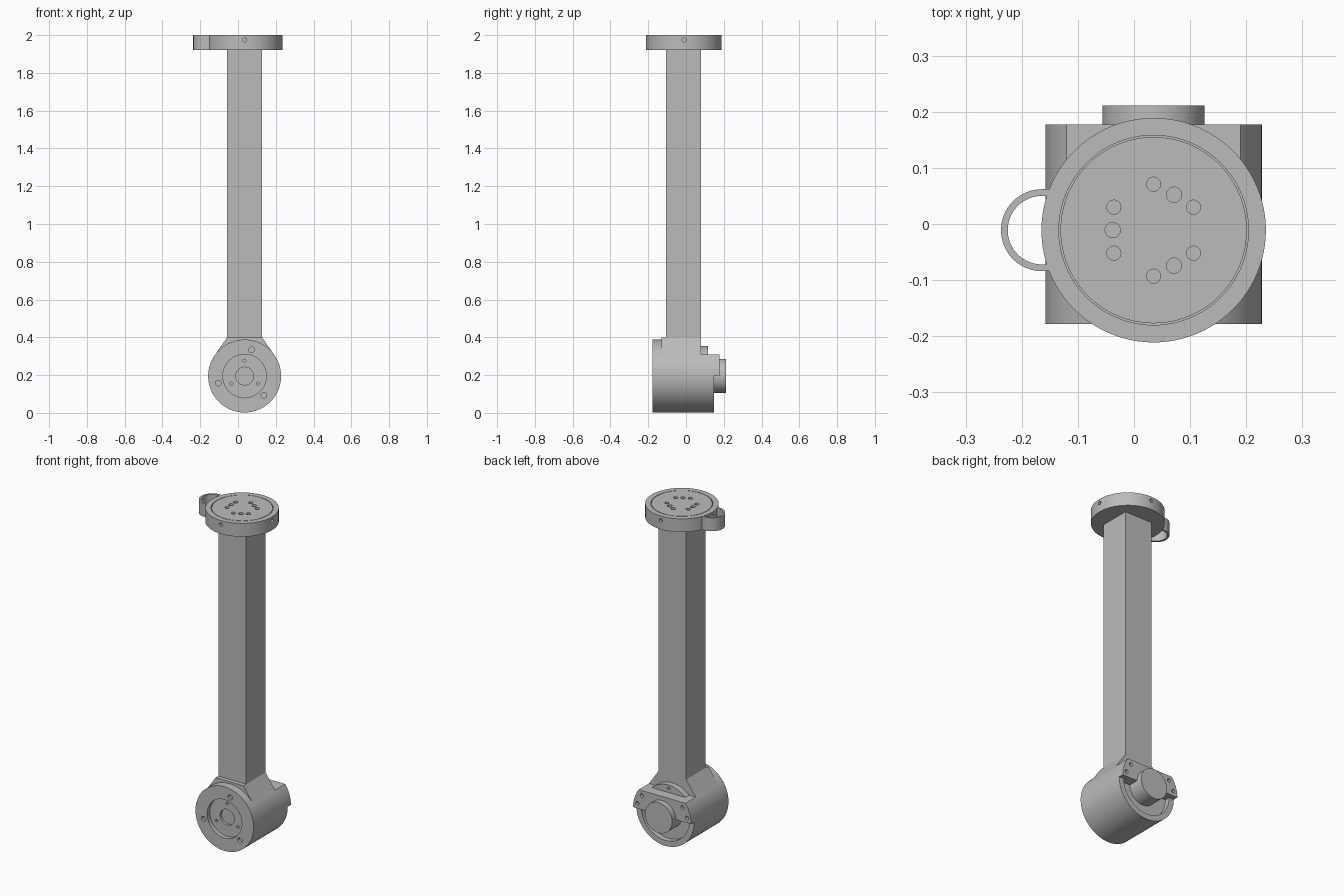
import bpy, bmesh, math
from mathutils import Matrix, Vector

if "Cube" in bpy.data.objects:
    bpy.data.objects.remove(bpy.data.objects["Cube"], do_unlink=True)

CX, CY, HZ = 0.035, -0.011, 0.195      # column axis and hub height
HUB_R, POST = 0.193, 0.0925

grey = bpy.data.materials.new("machined_grey")
grey.use_nodes = True
grey.diffuse_color = (0.5, 0.5, 0.5, 1)
grey.node_tree.nodes["Principled BSDF"].inputs["Base Color"].default_value = (0.5, 0.5, 0.5, 1)


def finish(name, bm):
    bmesh.ops.recalc_face_normals(bm, faces=bm.faces)
    mesh = bpy.data.meshes.new(name)
    bm.to_mesh(mesh)
    bm.free()
    mesh.materials.append(grey)
    ob = bpy.data.objects.new(name, mesh)
    bpy.context.collection.objects.link(ob)
    return ob


def rod(name, radius, start, end, sides=96):
    """Cylinder between two points."""
    a, b = Vector(start), Vector(end)
    turn = (b - a).to_track_quat("Z", "Y").to_matrix().to_4x4()
    bm = bmesh.new()
    bmesh.ops.create_cone(bm, cap_ends=True, segments=sides, radius1=radius, radius2=radius,
                          depth=(b - a).length, matrix=Matrix.Translation((a + b) / 2) @ turn)
    return finish(name, bm)


def prism(name, points, direction):
    """Extrude a closed outline of 3D points."""
    bm = bmesh.new()
    face = bm.faces.new([bm.verts.new(p) for p in points])
    side = bmesh.ops.extrude_face_region(bm, geom=[face])["geom"]
    bmesh.ops.translate(bm, vec=direction, verts=[v for v in side if isinstance(v, bmesh.types.BMVert)])
    return finish(name, bm)


def box(name, low, high):
    (x0, y0, z0), (x1, y1, z1) = low, high
    return prism(name, [(x0, y0, z0), (x1, y0, z0), (x1, y1, z0), (x0, y1, z0)], (0, 0, z1 - z0))


def activate(ob):
    bpy.ops.object.select_all(action="DESELECT")
    ob.select_set(True)
    bpy.context.view_layer.objects.active = ob


def combine(ob, tool, operation="DIFFERENCE"):
    tool.hide_render = True
    mod = ob.modifiers.new("cut", "BOOLEAN")
    mod.operation, mod.object, mod.solver = operation, tool, "EXACT"
    activate(ob)
    bpy.ops.object.modifier_apply(modifier=mod.name)
    bpy.data.objects.remove(tool, do_unlink=True)


def hole_y(ob, x, z, radius, y0, y1, sides=24):
    combine(ob, rod("cutter", radius, (x, y0, z), (x, y1, z), sides))


def around(radius, degrees):
    a = math.radians(degrees)
    return CX + radius * math.cos(a), HZ + radius * math.sin(a)


# Square post
post = box("post", (CX - POST, -0.105, 0.3), (CX + POST, 0.08, 1.93))

# Neck flaring tangentially from the post onto the hub
half = [(POST, 0.4), (0.158, HZ + 0.11), (0.1, HZ)]
outline = [(CX + x, -0.13, z) for x, z in half] + [(CX - x, -0.13, z) for x, z in reversed(half)]
neck = prism("neck", outline, (0, 0.21, 0))

# Hub drum with stepped back
hub = rod("hub", HUB_R, (CX, -0.178, HZ), (CX, 0.177, HZ), 128)
combine(hub, box("cutter", (-1, 0.147, -1), (1, 1, HZ)))
combine(hub, box("cutter", (-1, 0.08, 0.31), (1, 1, 1)))
lower_arc = [around(0.16, 180 + i * 180 / 40) for i in range(41)]
combine(hub, prism("cutter", [(x, 0.115, z) for x, z in lower_arc], (0, 0.2, 0)))

# Front recess, bore and screw holes
hole_y(hub, CX, HZ, 0.115, -0.2, -0.153, 96)
hole_y(hub, CX, HZ, 0.047, -0.2, -0.138, 48)
for angle in (90, 210, 330):
    x, z = around(0.081, angle)
    hole_y(hub, x, z, 0.008, -0.2, -0.14)
    x, z = around(0.144, angle - 15)
    hole_y(hub, x, z, 0.015, -0.2, -0.16)

# Screw holes at both ends of the back bar
for s in (-1, 1):
    for x, z in ((0.135, 0.28), (0.165, 0.225)):
        hole_y(hub, CX + s * x, z, 0.011, 0.16, 0.2)

# Recessed back cover and round boss
cover = rod("back_cover", 0.16, (CX, 0.05, HZ), (CX, 0.1152, HZ))
for angle in (90, 210, 330):
    x, z = around(0.138, angle)
    hole_y(cover, x, z, 0.008, 0.1, 0.13)
boss = rod("back_boss", 0.091, (CX, 0.1, HZ), (CX, 0.211, HZ))

# Top flange with ring groove
flange = rod("top_flange", 0.2, (CX, CY, 1.92), (CX, CY, 2.0), 128)
groove = rod("cutter", 0.169, (CX, CY, 1.99), (CX, CY, 2.1))
combine(groove, rod("core", 0.166, (CX, CY, 1.9), (CX, CY, 2.2)))
combine(flange, groove)

# Three groups of holes in the flange face
for group in (60, 180, 300):
    for step, dist, radius in ((-30, 0.082, 0.0125), (0, 0.073, 0.0135), (30, 0.082, 0.0125)):
        a = math.radians(group + step)
        x, y = CX + dist * math.cos(a), CY + dist * math.sin(a)
        combine(flange, rod("cutter", radius, (x, y, 1.97), (x, y, 2.1), 32))

# Set screw holes on the flange rim
for dx, dy in ((1, 0), (-1, 0), (0, 1), (0, -1)):
    combine(flange, rod("cutter", 0.011, (CX + dx * 0.185, CY + dy * 0.185, 1.975),
                        (CX + dx * 0.3, CY + dy * 0.3, 1.975), 24))

# Half-round cable loop on the side
arc = [math.radians(90 + i * 180 / 48) for i in range(49)]
loop = []
for radius, angles in ((0.073, arc), (0.061, arc[::-1])):
    pts = [(-0.164 + radius * math.cos(a), CY + radius * math.sin(a)) for a in angles]
    s = 1 if pts[0][1] > CY else -1
    loop += [(-0.145, CY + s * radius)] + pts + [(-0.145, CY - s * radius)]
cable_loop = prism("cable_loop", [(x, y, 1.92) for x, y in loop], (0, 0, 0.08))

# Smooth round walls, keep edges crisp
for ob in (post, neck, hub, cover, boss, flange, cable_loop):
    activate(ob)
    bpy.ops.object.shade_smooth_by_angle(angle=math.radians(30))
